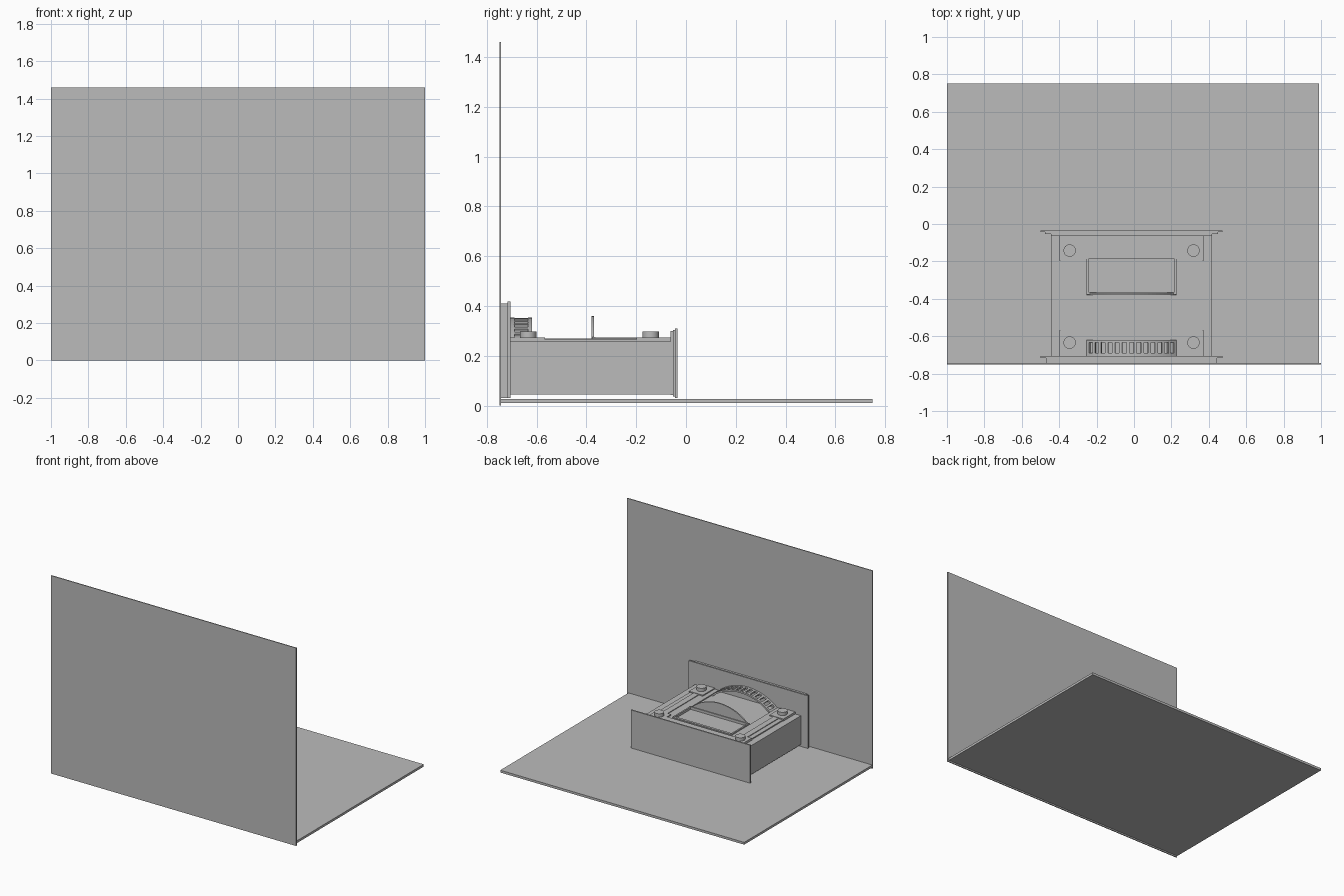
import bpy, bmesh, math

old = bpy.data.objects.get("Cube")
if old:
    bpy.data.objects.remove(old, do_unlink=True)

# One plain material for everything
grey = bpy.data.materials.new("plain grey")
grey.use_nodes = True
COLOUR = (0.5, 0.5, 0.5, 1)
grey.diffuse_color = COLOUR
grey.node_tree.nodes["Principled BSDF"].inputs["Base Color"].default_value = COLOUR

CX = -0.013   # centre line of the fireplace


def finish(name, bm):
    bmesh.ops.recalc_face_normals(bm, faces=bm.faces)
    mesh = bpy.data.meshes.new(name)
    bm.to_mesh(mesh)
    bm.free()
    mesh.materials.append(grey)
    obj = bpy.data.objects.new(name, mesh)
    bpy.context.collection.objects.link(obj)
    return obj


def box(name, x, y, z):
    """Box from three (min, max) ranges."""
    bm = bmesh.new()
    bmesh.ops.create_cube(bm, size=1)
    for v in bm.verts:
        for i, (lo, hi) in enumerate((x, y, z)):
            v.co[i] = lo if v.co[i] < 0 else hi
    return finish(name, bm)


def centred(name, half, y, z):
    return box(name, (CX - half, CX + half), y, z)


def extrude_profile(name, points, y):
    """Extrude an (x, z) outline along y."""
    bm = bmesh.new()
    face = bm.faces.new([bm.verts.new((px, y[0], pz)) for px, pz in points])
    out = bmesh.ops.extrude_face_region(bm, geom=[face])
    moved = [g for g in out["geom"] if isinstance(g, bmesh.types.BMVert)]
    bmesh.ops.translate(bm, verts=moved, vec=(0, y[1] - y[0], 0))
    return finish(name, bm)


def arc(half, rise, z0, t0=0.0, t1=1.0, steps=24, shrink=0.0):
    """Points along a circular arch, t running from 0 to 1 across it."""
    r = (half * half + rise * rise) / (2 * rise)
    a = math.asin(half / r)
    pts = []
    for i in range(steps + 1):
        ang = -a + 2 * a * (t0 + (t1 - t0) * i / steps)
        pts.append((CX + (r - shrink) * math.sin(ang),
                    z0 + rise - r + (r - shrink) * math.cos(ang)))
    return pts


def arch_band(name, y, t0=0.0, t1=1.0, steps=24, thick=0.012):
    outer = arc(0.24, 0.09, 0.263, t0, t1, steps)
    inner = arc(0.24, 0.09, 0.263, t0, t1, steps, thick)
    return extrude_profile(name, outer + inner[::-1], y)


# Wall and floor sheets
box("upright_sheet", (-1, 1), (-0.75, -0.743), (0, 1.46))
box("flat_sheet", (-1, 0.99), (-0.745, 0.75), (0.01, 0.027))

# Main body
centred("body", 0.431, (-0.707, -0.062), (0.044, 0.257))

# Hearth slabs
centred("hearth_base", 0.457, (-0.743, -0.717), (0.03, 0.41))
centred("hearth_top", 0.487, (-0.717, -0.705), (0.03, 0.418))

# Stepped mantel shelf
centred("mantel_lower", 0.43, (-0.063, -0.053), (0.042, 0.299))
centred("mantel_middle", 0.462, (-0.053, -0.044), (0.036, 0.304))
centred("mantel_shelf", 0.487, (-0.044, -0.034), (0.03, 0.31))

# Surround, corner blocks, column strips and round bosses on each side
for side, s in (("left", 1), ("right", -1)):
    def across(a, b):
        return tuple(sorted((CX + s * a, CX + s * b)))
    box(side + "_jamb", across(0.24, 0.38), (-0.705, -0.063), (0.25, 0.265))
    box(side + "_column_strip", across(0.304, 0.347), (-0.57, -0.19), (0.26, 0.27))
    for end, y, yb in (("upper", (-0.198, -0.063), -0.142),
                       ("lower", (-0.705, -0.566), -0.634)):
        box(f"{side}_{end}_block", across(0.272, 0.385), y, (0.255, 0.273))
        bm = bmesh.new()
        bmesh.ops.create_cone(bm, cap_ends=True, segments=32, radius1=0.033,
                              radius2=0.033, depth=0.03)
        bmesh.ops.translate(bm, verts=bm.verts, vec=(CX + s * 0.331, yb, 0.282))
        boss = finish(f"{side}_{end}_boss", bm)
        bpy.ops.object.select_all(action="DESELECT")
        boss.select_set(True)
        bpy.context.view_layer.objects.active = boss
        bpy.ops.object.shade_smooth_by_angle()

# Lintel with a raised rail
centred("lintel", 0.28, (-0.172, -0.063), (0.25, 0.265))
centred("lintel_rail", 0.28, (-0.15, -0.107), (0.255, 0.273))

# Frame around the upper panel
centred("panel_top_bar", 0.243, (-0.188, -0.17), (0.255, 0.271))
centred("panel_bottom_bar", 0.24, (-0.377, -0.364), (0.255, 0.276))
for side, s in (("left", 1), ("right", -1)):
    x = sorted((CX + s * 0.23, CX + s * 0.241))
    box(side + "_panel_bar", x, (-0.37, -0.175), (0.255, 0.274))

# Arched hood plate
extrude_profile("hood_plate", arc(0.24, 0.1, 0.26), (-0.379, -0.37))

# Arched fender: two rails joined by upright bars, leaving slots
arch_band("fender_front_rail", (-0.634, -0.619))
arch_band("fender_back_rail", (-0.707, -0.69))
BARS = 14
for i in range(BARS):
    mid = 0.015 + 0.97 * i / (BARS - 1)
    arch_band(f"fender_bar_{i + 1}", (-0.692, -0.632), mid - 0.015, mid + 0.015, 2)
